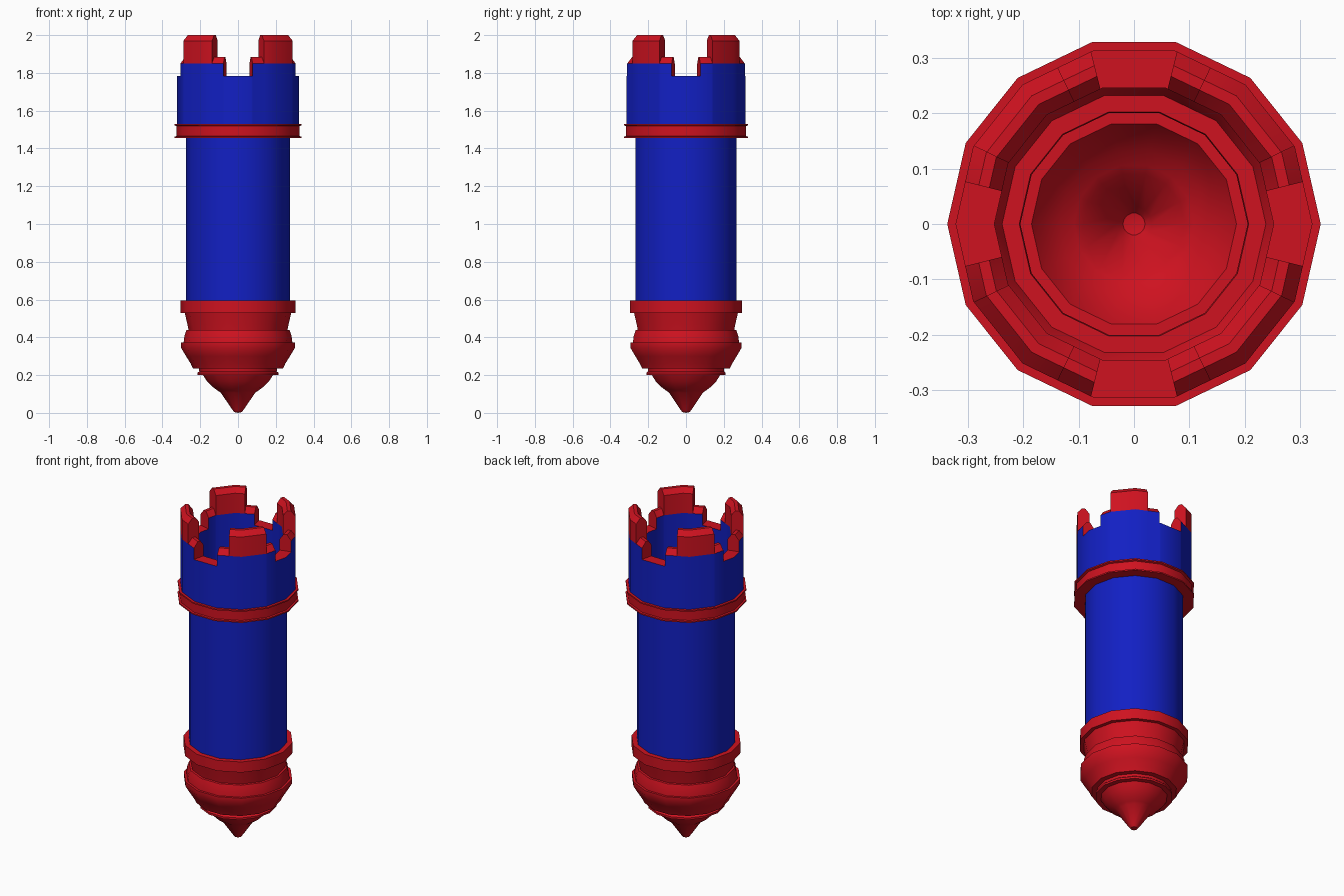
import bpy, bmesh, math

if "Cube" in bpy.data.objects:
    bpy.data.objects.remove(bpy.data.objects["Cube"])

N = 14                      # sides of the tower
STEP = 360 / N


def material(name, rgb):
    m = bpy.data.materials.new(name)
    m.diffuse_color = (*rgb, 1)
    m.use_nodes = True
    m.node_tree.nodes["Principled BSDF"].inputs["Base Color"].default_value = m.diffuse_color
    return m


RED = material("red", (0.62, 0.006, 0.014))
BLUE = material("blue", (0.006, 0.014, 0.55))


def finish(name, bm, mats, recalc=True):
    bmesh.ops.remove_doubles(bm, verts=bm.verts, dist=1e-5)
    if recalc:
        bmesh.ops.recalc_face_normals(bm, faces=bm.faces)
    me = bpy.data.meshes.new(name)
    bm.to_mesh(me)
    bm.free()
    for m in mats:
        me.materials.append(m)
    ob = bpy.data.objects.new(name, me)
    bpy.context.collection.objects.link(ob)
    bpy.ops.object.select_all(action='DESELECT')
    ob.select_set(True)
    bpy.context.view_layer.objects.active = ob
    bpy.ops.object.shade_smooth_by_angle(angle=math.radians(32))
    return ob


def lathe(name, profile, mat):
    """Spin an (r, z) profile, listed bottom to top, around z."""
    bm = bmesh.new()
    rings = []
    for r, z in profile:
        if r == 0:
            rings.append([bm.verts.new((0, 0, z))] * N)
        else:
            rings.append([bm.verts.new((r * math.cos(math.tau * i / N),
                                        r * math.sin(math.tau * i / N), z)) for i in range(N)])
    for a, b in zip(rings, rings[1:]):
        for i in range(N):
            j = (i + 1) % N
            quad = list(dict.fromkeys((a[i], a[j], b[j], b[i])))
            bm.faces.new(quad)
    return finish(name, bm, [mat], recalc=False)


# Pointed corbel under the tower, an open shell
lathe("base_corbel", [
    (0, 0), (0.02, 0.004), (0.032, 0.02), (0.092, 0.108), (0.108, 0.118), (0.135, 0.138),
    (0.165, 0.168), (0.185, 0.2), (0.215, 0.2), (0.215, 0.212), (0.205, 0.22), (0.207, 0.235),
    (0.238, 0.235), (0.25, 0.26), (0.275, 0.3), (0.302, 0.345), (0.302, 0.372), (0.288, 0.372),
    (0.284, 0.405), (0.273, 0.438), (0.262, 0.44), (0.268, 0.47), (0.282, 0.53)], RED)

# Band where corbel meets the shaft
lathe("lower_band", [(0.282, 0.53), (0.304, 0.53), (0.304, 0.594), (0.275, 0.594)], RED)

# Round shaft
lathe("shaft", [(0.275, 0.594), (0.275, 1.5)], BLUE)

# Collar with a thin lip on both edges
lathe("upper_collar", [(0.275, 1.455), (0.337, 1.455), (0.337, 1.463), (0.326, 1.465),
                       (0.326, 1.518), (0.337, 1.522), (0.337, 1.53), (0.318, 1.53)], RED)

# Parapet wall with notches, shoulders and merlons
R_OUT, R_IN = 0.322, 0.252
Z_BOTTOM, Z_SPLIT = 1.5, 1.85
TOP_R = (R_OUT, 0.296, 0.276, R_IN)
NOTCH, SHOULDER = 14, 26     # degrees from each axis
LEVELS = {"notch": (1.783,) * 4,
          "shoulder": (1.85, 1.883, 1.883, 1.85),
          "merlon": (1.97, 2.0, 2.0, 1.97)}


def point(bm, r, z, deg):
    half = STEP / 2
    r *= math.cos(math.radians(half)) / math.cos(math.radians(deg % STEP - half))
    a = math.radians(deg)
    return bm.verts.new((r * math.cos(a), r * math.sin(a), z))


def level(deg):
    off = abs((deg + 45) % 90 - 45)
    return LEVELS["notch" if off < NOTCH else "shoulder" if off < SHOULDER else "merlon"]


cuts = [i * STEP for i in range(N)]
for q in range(4):
    cuts += [(90 * q + s * d) % 360 for s in (-1, 1) for d in (NOTCH, SHOULDER)]
cuts.sort()

bm = bmesh.new()
tops = []
for i, a in enumerate(cuts):
    b = cuts[i + 1] if i + 1 < len(cuts) else 360
    zs = level((a + b) / 2)
    tops.append(zs)
    split = min(Z_SPLIT, zs[0])
    # section runs up the outside, over the top and down the inside
    section = [(R_OUT, Z_BOTTOM), (R_OUT, split)] + list(zip(TOP_R, zs)) \
        + [(R_IN, split), (R_IN, Z_BOTTOM)]
    for k, (p, q) in enumerate(zip(section, section[1:])):
        if p == q:
            continue
        f = bm.faces.new([point(bm, *p, a), point(bm, *p, b), point(bm, *q, b), point(bm, *q, a)])
        f.material_index = 1 if k in (0, len(section) - 2) else 0
# upright faces where the height changes
for i, a in enumerate(cuts):
    lo, hi = tops[i - 1], tops[i]
    if lo != hi:
        flip = lo[0] > hi[0]
        if flip:
            lo, hi = hi, lo
        ring = list(zip(TOP_R, lo)) + list(zip(TOP_R, hi))[::-1]
        if flip:
            ring.reverse()
        bm.faces.new([point(bm, r, z, a) for r, z in ring])
finish("parapet", bm, [RED, BLUE])
